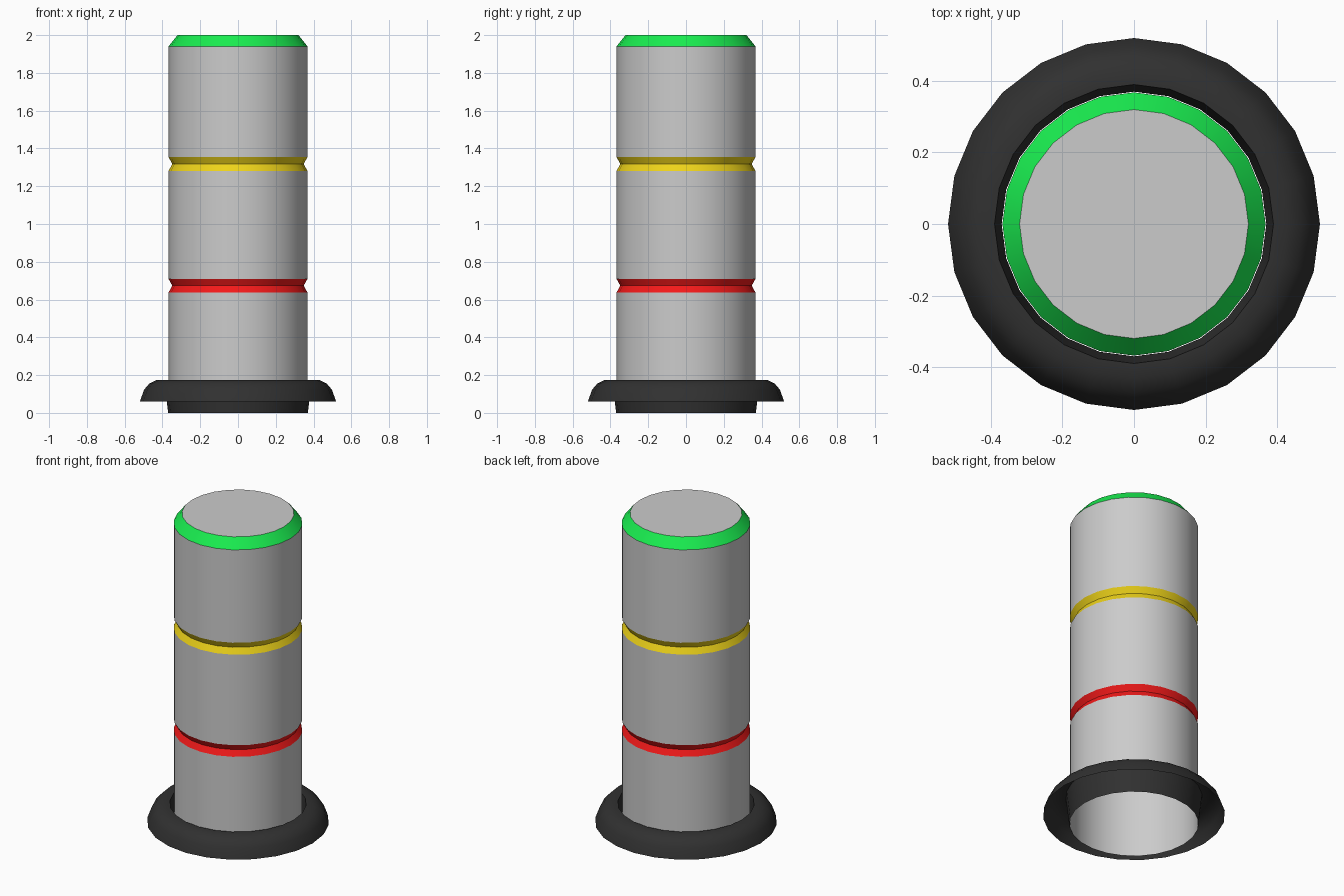
import bpy, bmesh, math

if "Cube" in bpy.data.objects:
    bpy.data.objects.remove(bpy.data.objects["Cube"])

SIDES = 24
R = 0.368      # bollard radius
GROOVE = 0.348  # radius at the bottom of each coloured groove


def material(name, color):
    m = bpy.data.materials.new(name)
    m.diffuse_color = (*color, 1)
    m.use_nodes = True
    m.node_tree.nodes["Principled BSDF"].inputs["Base Color"].default_value = m.diffuse_color
    return m


def lathe(name, profile, mat=None, cap=False, smooth=40):
    """Revolve (radius, z) points, listed with the outside on the right going up."""
    bm = bmesh.new()
    rings = [[bm.verts.new((r * math.cos(2 * math.pi * i / SIDES),
                            r * math.sin(2 * math.pi * i / SIDES), z))
              for i in range(SIDES)] for r, z in profile]
    for a, b in zip(rings, rings[1:]):
        for i in range(SIDES):
            j = (i + 1) % SIDES
            bm.faces.new((a[i], a[j], b[j], b[i]))
    if cap:
        bm.faces.new(rings[-1])
    mesh = bpy.data.meshes.new(name)
    bm.to_mesh(mesh)
    bm.free()
    obj = bpy.data.objects.new(name, mesh)
    bpy.context.collection.objects.link(obj)
    if mat:
        mesh.materials.append(mat)
    bpy.ops.object.select_all(action='DESELECT')
    obj.select_set(True)
    bpy.context.view_layer.objects.active = obj
    bpy.ops.object.shade_smooth_by_angle(angle=math.radians(smooth))
    return obj


black = material("rubber_black", (0.03, 0.03, 0.03))
red = material("red", (0.9, 0.01, 0.01))
yellow = material("yellow", (0.85, 0.65, 0.01))
green = material("green", (0.01, 0.85, 0.08))

# Grey post sections, open at the bottom
for name, z0, z1 in (("lower_post", 0.0, 0.637),
                     ("middle_post", 0.71, 1.28),
                     ("upper_post", 1.355, 1.94)):
    lathe(name, [(R, z0), (R, z1)])

# Coloured V-grooves between the sections
for name, z0, z1, mat in (("red_groove", 0.637, 0.71, red),
                          ("yellow_groove", 1.28, 1.355, yellow)):
    lathe(name, [(R, z0), (GROOVE, (z0 + z1) / 2), (R, z1)], mat, smooth=30)

# Green chamfer and the grey flat top
lathe("green_chamfer", [(R, 1.94), (0.32, 2.0)], green)
lathe("top_cap", [(0.319, 2.0), (0.32, 2.0)][::-1], cap=True)

# Flared rubber base: hollow skirt hanging from a slightly tapered collar
lathe("base_skirt", [(0.52, 0.06), (0.497, 0.123), (0.47, 0.155),
                     (0.43, 0.175), (0.39, 0.175), (0.37, 0.0)], black)
